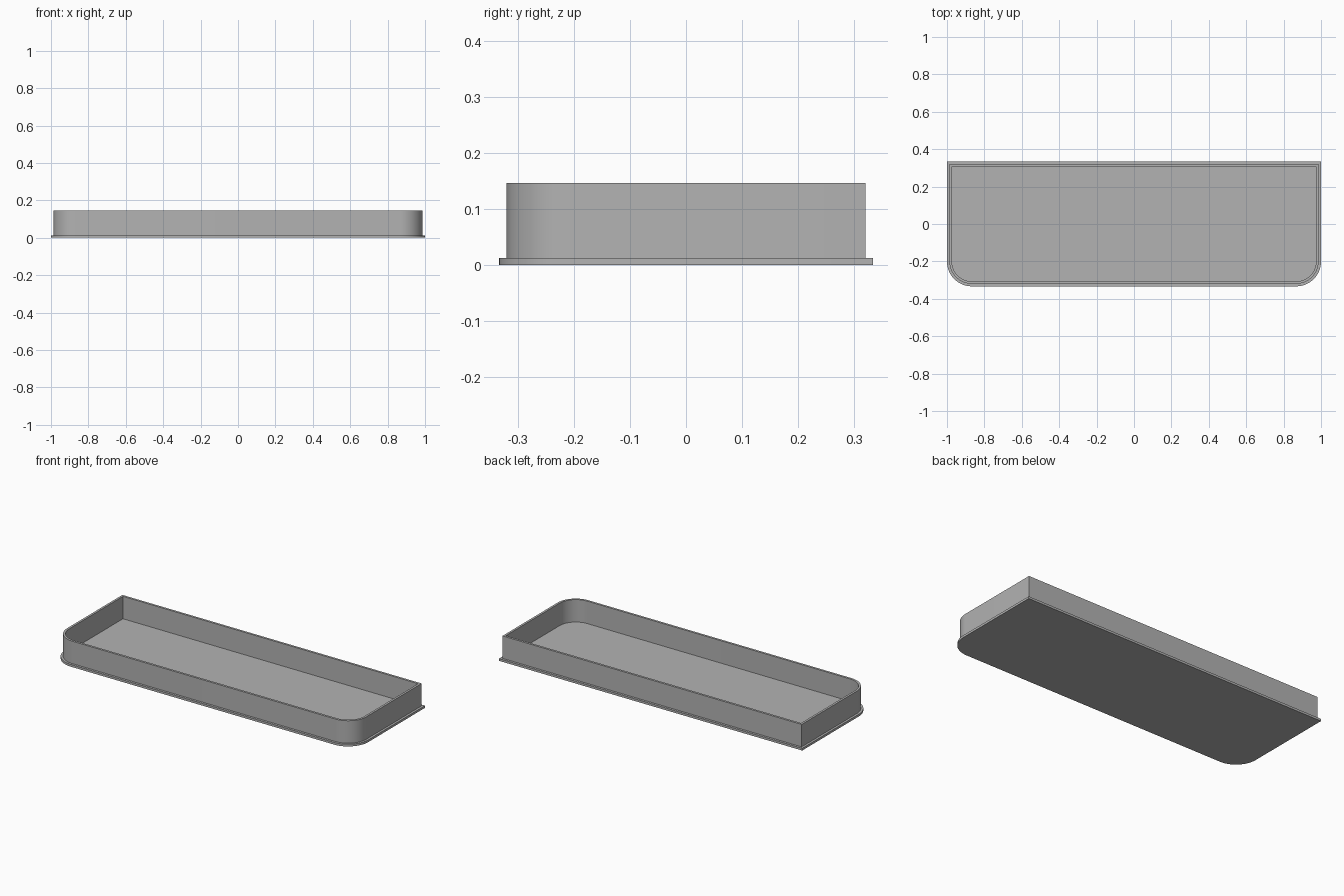
import bpy
import bmesh
from math import cos, sin, pi

cube = bpy.data.objects.get("Cube")
if cube:
    bpy.data.objects.remove(cube, do_unlink=True)

HALF_X, HALF_Y = 1.0, 1 / 3      # flange footprint
RADIUS = 0.133                   # front corner radius of the flange
STEP = 0.0133                    # flange ledge, wall and floor thickness
HEIGHT = 0.147
SEGMENTS = 16

grey = bpy.data.materials.new("plain_grey")
grey.use_nodes = True
colour = (0.45, 0.45, 0.45, 1)
grey.diffuse_color = colour
grey.node_tree.nodes["Principled BSDF"].inputs["Base Color"].default_value = colour


def outline(bm, inset, z):
    """Rectangle with square back corners and rounded front corners."""
    x, y, r = HALF_X - inset, HALF_Y - inset, RADIUS - inset
    points = [(x, y), (-x, y)]
    for side, start in ((-1, pi), (1, 1.5 * pi)):
        for i in range(SEGMENTS + 1):
            a = start + i * pi / 2 / SEGMENTS
            points.append((side * (x - r) + r * cos(a), r - y + r * sin(a)))
    return [bm.verts.new((px, py, z)) for px, py in points]


# Tray: flange, outer wall, rim, inner wall and floor lofted as one shell
bm = bmesh.new()
section = [(0, 0), (0, STEP), (STEP, STEP), (STEP, HEIGHT),
           (2 * STEP, HEIGHT), (2 * STEP, STEP)]
rings = [outline(bm, inset, z) for inset, z in section]
for low, high in zip(rings, rings[1:]):
    for i in range(len(low)):
        j = (i + 1) % len(low)
        bm.faces.new((low[i], low[j], high[j], high[i]))
bm.faces.new(reversed(rings[0]))   # underside
bm.faces.new(rings[-1])            # floor
bmesh.ops.recalc_face_normals(bm, faces=bm.faces)

mesh = bpy.data.meshes.new("flanged_tray")
bm.to_mesh(mesh)
bm.free()
mesh.materials.append(grey)
tray = bpy.data.objects.new("flanged_tray", mesh)
bpy.context.collection.objects.link(tray)

# Smooth corners, sharp edges
bpy.ops.object.select_all(action='DESELECT')
tray.select_set(True)
bpy.context.view_layer.objects.active = tray
bpy.ops.object.shade_smooth_by_angle(angle=pi / 6)
